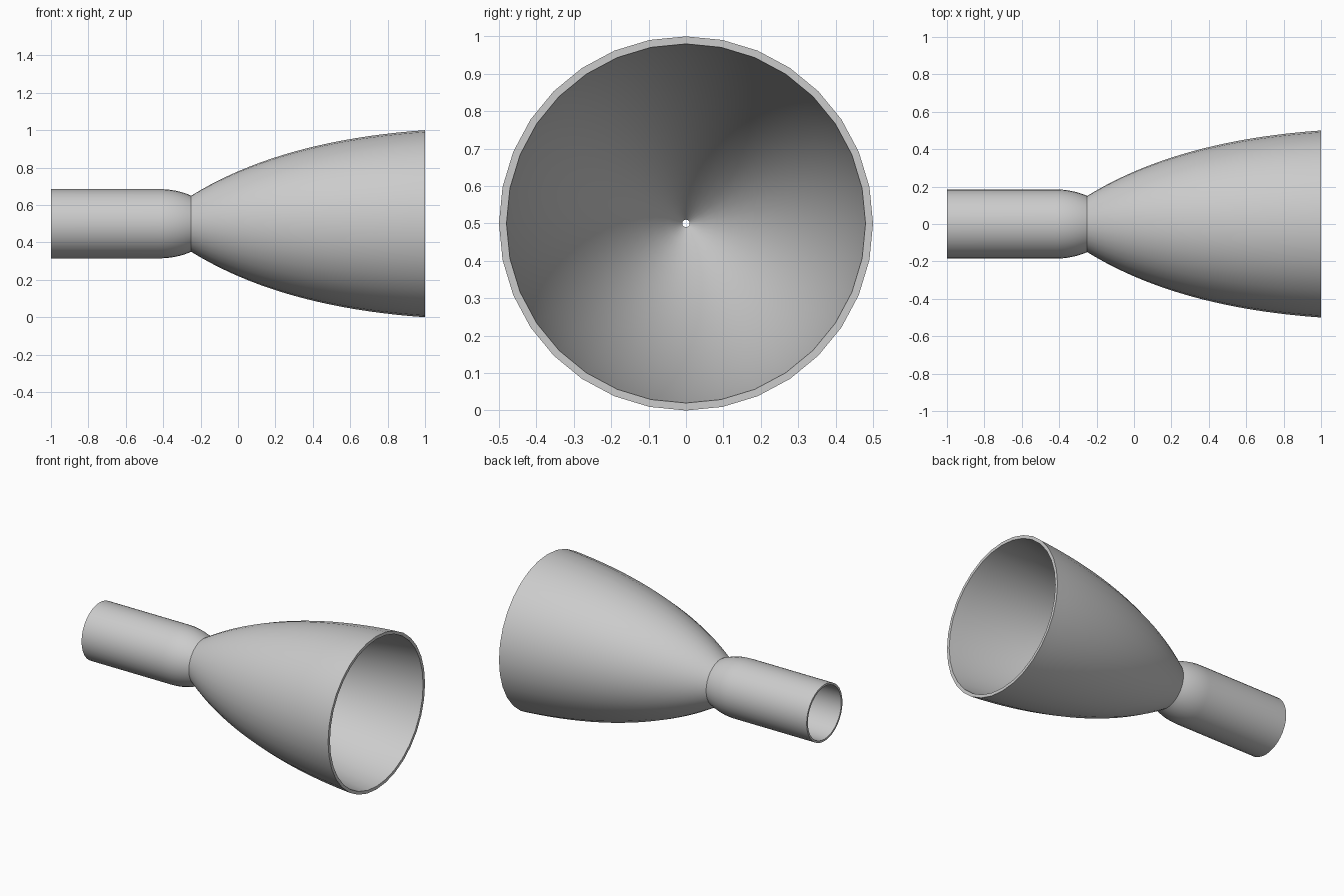
import bpy, bmesh, math
from mathutils import Vector

SIDES = 32
AXIS_Z = 0.5
THROAT_X = -0.25

cube = bpy.data.objects.get("Cube")
if cube:
    bpy.data.objects.remove(cube, do_unlink=True)

metal = bpy.data.materials.new("grey_metal")
metal.use_nodes = True
grey = (0.6, 0.6, 0.6, 1)
metal.diffuse_color = grey
metal.node_tree.nodes["Principled BSDF"].inputs["Base Color"].default_value = grey


def bezier(start, control, end, steps):
    """Points (x, radius) along a quadratic curve."""
    a, b, c = Vector(start), Vector(control), Vector(end)
    ts = [i / steps for i in range(steps + 1)]
    return [a * (1 - t) ** 2 + b * 2 * t * (1 - t) + c * t * t for t in ts]


def lathe(name, profile):
    """Revolve an (x, radius) profile about the long axis."""
    bm = bmesh.new()
    rings = []
    for x, r in profile:
        angles = [2 * math.pi * i / SIDES for i in range(SIDES)]
        rings.append([bm.verts.new((x, r * math.sin(a), AXIS_Z + r * math.cos(a)))
                      for a in angles])
    for low, high in zip(rings, rings[1:]):
        for i in range(SIDES):
            j = (i + 1) % SIDES
            bm.faces.new((low[i], low[j], high[j], high[i]))
    mesh = bpy.data.meshes.new(name)
    bm.to_mesh(mesh)
    bm.free()
    mesh.materials.append(metal)
    obj = bpy.data.objects.new(name, mesh)
    bpy.context.collection.objects.link(obj)
    bpy.ops.object.select_all(action="DESELECT")
    obj.select_set(True)
    bpy.context.view_layer.objects.active = obj
    bpy.ops.object.shade_smooth_by_angle(angle=math.radians(35))
    return obj


# Flared bell: outer skin to the mouth, flat rim, inner skin back to the throat
bell_outer = bezier((THROAT_X, 0.15), (0.227, 0.446), (1, 0.5), 20)
bell_inner = bezier((1, 0.48), (0.2, 0.4), (THROAT_X, 0.01), 20)
lathe("nozzle_bell", bell_outer + bell_inner)

# Tubular chamber: inner bore narrowing to the throat, open end, outer skin
bore = bezier((THROAT_X, 0.01), (-0.3, 0.172), (-0.42, 0.172), 8)
shell = bezier((-0.42, 0.185), (-0.33, 0.185), (THROAT_X, 0.15), 8)
lathe("chamber", bore + [(-1, 0.172), (-1, 0.185)] + shell)
